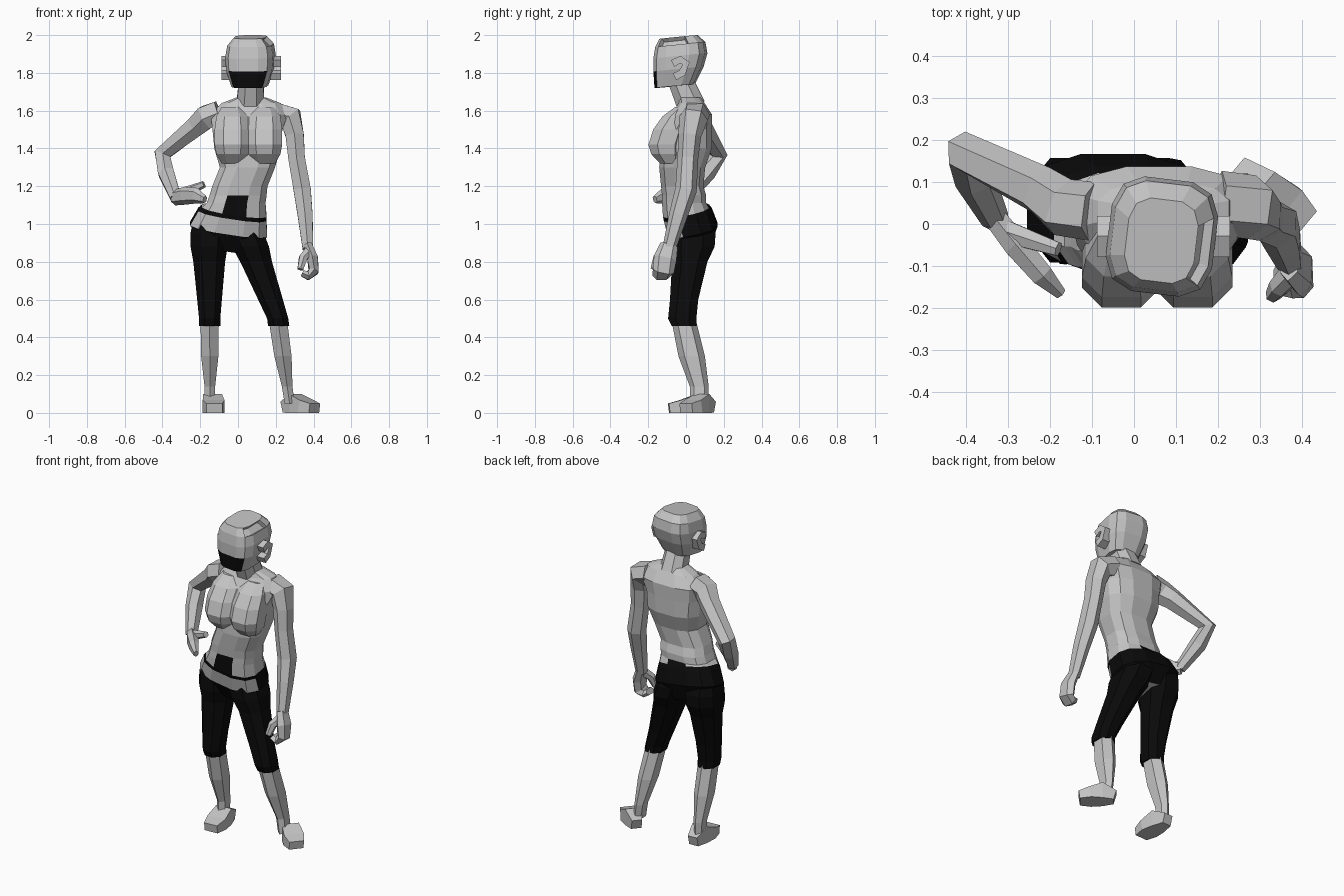
import bpy, bmesh, math
from mathutils import Vector

cube = bpy.data.objects.get("Cube")
if cube:
    bpy.data.objects.remove(cube, do_unlink=True)


def material(name, value):
    mat = bpy.data.materials.new(name)
    mat.use_nodes = True
    colour = (value, value, value, 1)
    mat.diffuse_color = colour
    mat.node_tree.nodes["Principled BSDF"].inputs["Base Color"].default_value = colour
    return mat


GREY, BLACK = 0, 1
MATERIALS = [material("light grey", .55), material("black", .003)]


def section(sides, power):
    """Unit cross-section; power one is round, power zero is a box."""
    points = []
    for k in range(sides):
        angle = math.tau * (k + .5) / sides
        c, s = math.cos(angle), math.sin(angle)
        points.append((math.copysign(abs(c) ** power, c),
                       math.copysign(abs(s) ** power, s)))
    return points


def skin(name, rings, colour):
    """Join rings of points into a closed flat-shaded body.
    The colour is a material index or a rule of band number and face."""
    bm = bmesh.new()
    loops = [[bm.verts.new(point) for point in ring] for ring in rings]
    bands = []
    for band, (lower, upper) in enumerate(zip(loops, loops[1:])):
        for k in range(len(lower)):
            bands.append((band, bm.faces.new((lower[k - 1], lower[k],
                                              upper[k], upper[k - 1]))))
    caps = [bm.faces.new(loops[0]), bm.faces.new(loops[-1])]
    bmesh.ops.recalc_face_normals(bm, faces=bm.faces[:])
    for band, face in bands:
        face.material_index = colour(band, face) if callable(colour) else colour
    for face in caps:
        face.material_index = GREY if callable(colour) else colour
    mesh = bpy.data.meshes.new(name)
    bm.to_mesh(mesh)
    bm.free()
    for mat in MATERIALS:
        mesh.materials.append(mat)
    obj = bpy.data.objects.new(name, mesh)
    bpy.context.collection.objects.link(obj)
    return obj


def stack(name, levels, sides, power, colour=GREY, lean=(0, 0), lean_below=2):
    """Level rings of z, x, y, x radius, y radius; the low ones may lean."""
    rings = []
    for z, x, y, width, depth in levels:
        slope_x, slope_y = lean if z < lean_below else (0, 0)
        rings.append([Vector((x + width * c, y + depth * s,
                              z + slope_x * width * c + slope_y * depth * s))
                      for c, s in section(sides, power)])
    return skin(name, rings, colour)


def limb(name, path, sides=6, power=.9, ratio=1, ref=(0, 1, 0)):
    """Rings square to a path of x, y, z, radius; ratio flattens them."""
    points = [Vector(joint[:3]) for joint in path]
    last = len(points) - 1
    rings = []
    for i, centre in enumerate(points):
        before = (centre - points[max(i - 1, 0)]).normalized()
        after = (points[min(i + 1, last)] - centre).normalized()
        along = (before + after).normalized()
        across = Vector(ref).cross(along).normalized()
        deep = along.cross(across) * ratio
        radius = path[i][-1]
        rings.append([centre + radius * (across * c + deep * s)
                      for c, s in section(sides, power)])
    return skin(name, rings, GREY)


# Torso with belt, belly panel and back tab
def torso_colour(band, face):
    middle = abs(face.calc_center_median().x) < .06
    if band == 1:
        return GREY if face.normal.y < -.3 else BLACK
    if band == 3:
        return BLACK if middle else GREY
    if band == 4:
        return BLACK if middle and face.normal.y < 0 else GREY
    return BLACK if band < 3 else GREY


stack("torso", [
    (.87, -.05, .04, .1, .09),
    (.97, -.05, .035, .21, .135),
    (1.05, -.03, .01, .185, .13),
    (1.07, -.02, 0, .175, .125),
    (1.11, -.01, -.01, .16, .12),
    (1.15, 0, -.01, .155, .12),
    (1.2, .01, -.02, .15, .115),
    (1.3, .05, -.02, .15, .125),
    (1.4, .05, 0, .18, .14),
    (1.5, .05, 0, .19, .14),
    (1.58, .06, .03, .21, .11),
    (1.64, .07, .03, .16, .07),
    (1.67, .07, .02, .08, .06),
], 12, .75, torso_colour, lean=(-.15, .2), lean_below=1.1)

# Chest: full below, sloping back to the collar
CHEST = [(1.32, -.08, .06), (1.37, -.1, .09), (1.42, -.105, .1),
         (1.5, -.08, .1), (1.57, -.04, .09), (1.62, 0, .06)]
for side, x in (("right", -.03), ("left", .14)):
    stack(side + "_chest", [(z, x, y, r, r) for z, y, r in CHEST], 8, .8)

# Neck
limb("neck", [(.065, .03, 1.62, .08), (.07, -.03, 1.76, .07)], 8)


# Head with a dark lower face and a recess on the left of the crown
def head_colour(band, face):
    return BLACK if band == 0 and face.normal.y < -.6 else GREY


head = stack("head", [
    (1.73, 0, -.06, .095, .105),
    (1.82, 0, -.04, .125, .13),
    (1.89, 0, -.03, .13, .14),
    (1.95, 0, -.03, .12, .13),
    (1.99, 0, -.04, .085, .1),
], 12, .6, head_colour, lean=(0, .1))
bm = bmesh.new()
bm.from_mesh(head.data)
crown = []
for face in bm.faces:
    middle = face.calc_center_median()
    if middle.z > 1.94 and middle.x > .07 and middle.y < 0 and face.normal.x > .3:
        crown.append(face)
bmesh.ops.inset_region(bm, faces=crown, thickness=.006, depth=-.025)
bm.to_mesh(head.data)
bm.free()
head.location.x = .07
head.rotation_euler.z = -.12

# Hooked ear pieces
for side, x in (("right", -.06), ("left", .2)):
    hook = [(-.07, 1.85), (-.03, 1.87), (0, 1.85), (-.02, 1.8), (-.06, 1.78)]
    limb(side + "_ear_piece", [(x, y, z, .02) for y, z in hook],
         4, 0, ratio=1.4, ref=(1, 0, 0))

# Legs: z, y, width and depth shared; the left one swings outwards
TROUSERS = [(1.02, .03, .09, .11), (.95, .035, .105, .13), (.88, .03, .105, .13),
            (.8, .02, .09, .1), (.6, -.01, .07, .08), (.5, -.02, .06, .08),
            (.46, -.01, .06, .07)]
SHIN = [(.48, -.01, .055, .065), (.3, .03, .052, .07),
        (.14, .07, .032, .05), (.05, .07, .03, .05)]


def leg(rows, knee, swing):
    levels = []
    for z, y, width, depth in rows:
        slope = .38 if z > .5 else .14
        levels.append((z, knee + swing * slope * (.5 - z), y, width, depth))
    return levels


for side, knee, swing in (("right", -.15, .02), ("left", .21, 1)):
    stack(side + "_trouser_leg", leg(TROUSERS, knee, swing), 8, .85, BLACK)
    stack(side + "_shin", leg(SHIN, knee, swing), 6, .9)

# Feet run from heel to toe with a flat sole
FOOT = [(0, .03), (.35, .05), (.7, .034), (1, .025)]
for side, heel, toe in (("right", (-.14, .13), (-.125, -.09)),
                        ("left", (.25, .13), (.405, 0))):
    path = []
    for t, height in FOOT:
        x, y = Vector(heel).lerp(Vector(toe), t)
        path.append((x, y, height, height))
    foot = limb(side + "_foot", path, 4, 0, ref=(0, 0, 1))
    # Spread the front half sideways into a broad ball and toes
    along = (Vector(toe) - Vector(heel)).normalized()
    for vert in foot.data.vertices[8:]:
        offset = vert.co.xy - Vector(heel)
        sideways = offset - along * offset.dot(along)
        vert.co.xy += sideways * .7

# Hanging left arm
limb("left_arm", [(.2, .05, 1.58, .07), (.28, .04, 1.56, .07), (.3, .02, 1.47, .055),
                  (.31, .01, 1.35, .05), (.34, 0, 1.18, .052), (.355, -.04, 1.05, .045),
                  (.37, -.09, .87, .032)], ratio=1.1)

# Left hand, loosely closed
limb("left_palm", [(.37, -.09, .89, .025), (.395, -.11, .82, .032), (.4, -.12, .75, .03),
                   (.37, -.13, .725, .025), (.34, -.13, .74, .02)], ratio=1.9)
limb("left_thumb", [(.38, -.11, .86, .03), (.345, -.15, .82, .025),
                    (.33, -.17, .76, .018)])

# Bent right arm
limb("right_arm", [(-.1, .03, 1.59, .07), (-.17, .04, 1.565, .07), (-.22, .08, 1.52, .06),
                   (-.4, .17, 1.37, .05), (-.38, .11, 1.27, .048),
                   (-.33, .01, 1.14, .033)])

# Right hand resting on the hip
limb("right_palm", [(-.335, .02, 1.14, .03), (-.28, -.05, 1.15, .034),
                    (-.22, -.12, 1.15, .03), (-.175, -.165, 1.13, .015)],
     ratio=1.4, ref=(0, 0, 1))
limb("right_thumb", [(-.3, -.02, 1.16, .03), (-.18, -.06, 1.21, .018)], ref=(0, 0, 1))
